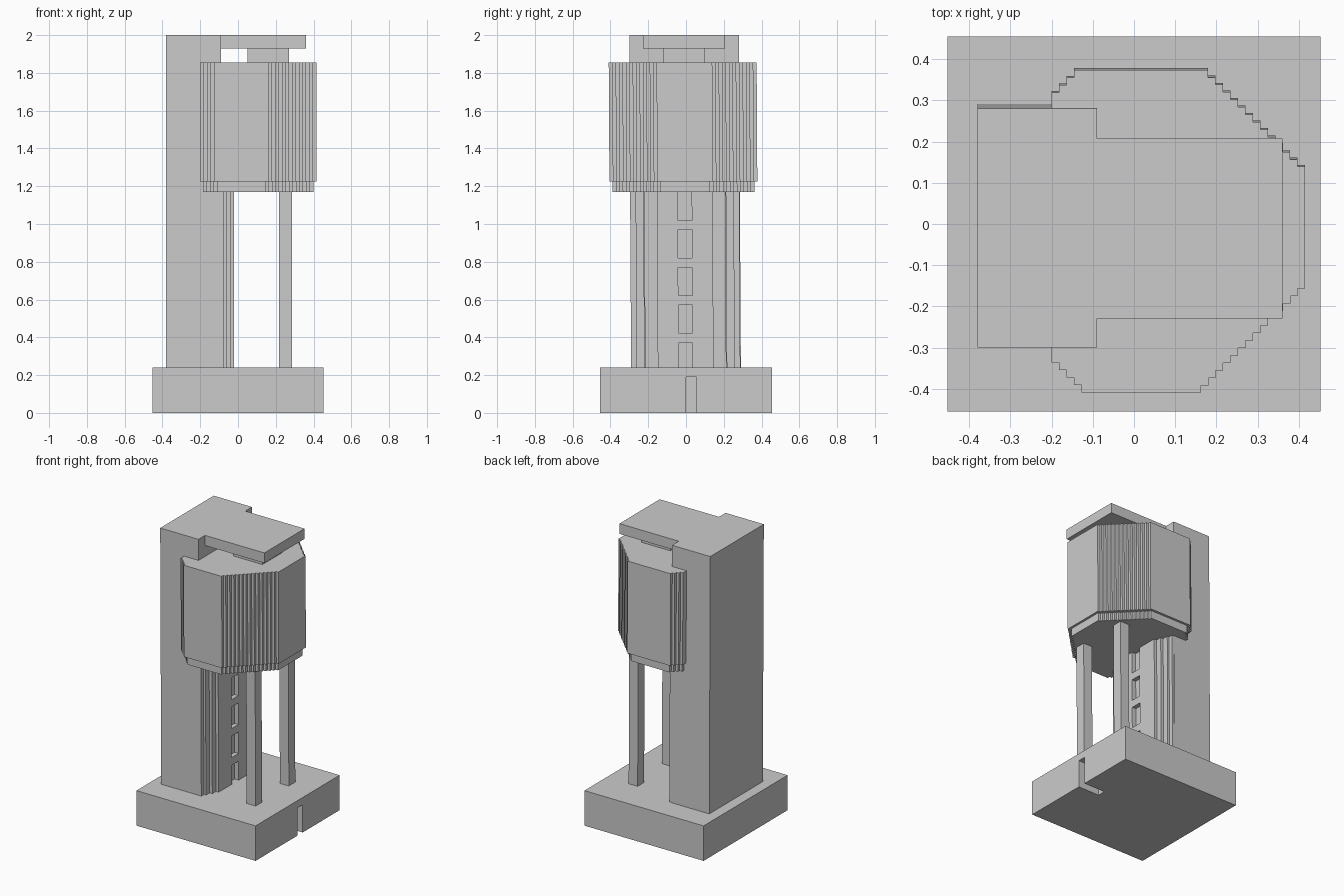
import bpy, bmesh

if "Cube" in bpy.data.objects:
    bpy.data.objects.remove(bpy.data.objects["Cube"])

SHEAR = -0.006  # slight lean of the upper structure toward the front

grey = bpy.data.materials.new("concrete grey")
grey.diffuse_color = (0.6, 0.6, 0.6, 1)
grey.use_nodes = True
grey.node_tree.nodes["Principled BSDF"].inputs["Base Color"].default_value = grey.diffuse_color


def add_prism(bm, pts, z0, z1, lean=SHEAR):
    lo = [bm.verts.new((x, y + lean * z0, z0)) for x, y in pts]
    hi = [bm.verts.new((x, y + lean * z1, z1)) for x, y in pts]
    bm.faces.new(lo[::-1])
    bm.faces.new(hi)
    n = len(pts)
    for i in range(n):
        j = (i + 1) % n
        bm.faces.new((lo[i], lo[j], hi[j], hi[i]))


def rect(x0, x1, y0, y1):
    return [(x0, y0), (x1, y0), (x1, y1), (x0, y1)]


def make(name, prisms, lean=SHEAR):
    bm = bmesh.new()
    for pts, z0, z1 in prisms:
        add_prism(bm, pts, z0, z1, lean)
    bmesh.ops.recalc_face_normals(bm, faces=bm.faces[:])
    me = bpy.data.meshes.new(name)
    bm.to_mesh(me)
    bm.free()
    me.materials.append(grey)
    ob = bpy.data.objects.new(name, me)
    bpy.context.collection.objects.link(ob)
    return ob


def cut(ob, cutter):
    mod = ob.modifiers.new("cut", 'BOOLEAN')
    mod.operation = 'DIFFERENCE'
    mod.solver = 'EXACT'
    mod.object = cutter
    bpy.context.view_layer.objects.active = ob
    bpy.ops.object.modifier_apply(modifier=mod.name)
    bpy.data.objects.remove(cutter)


def stairs(a, b, n, x_first):
    """Zigzag of n steps from a to b, both ends included."""
    dx, dy = (b[0] - a[0]) / n, (b[1] - a[1]) / n
    pts = [a]
    for i in range(n):
        x, y = a[0] + dx * i, a[1] + dy * i
        pts.append((x + dx, y) if x_first else (x, y + dy))
        pts.append((x + dx, y + dy))
    return pts


def pod_outline(e):
    """Octagon-like plan with stepped corners, shrunk by e."""
    x0, x1, y0, y1 = -0.20 + e, 0.415 - e, -0.398 + e, 0.385 - e
    return (stairs((x0, y0 + 0.073), (x0 + 0.073, y0), 4, True)
            + stairs((x1 - 0.253, y0), (x1, y0 + 0.253), 14, False)
            + stairs((x1, y1 - 0.235), (x1 - 0.235, y1), 13, True)
            + stairs((x0 + 0.055, y1), (x0, y1 - 0.055), 3, False))


# Base block with a narrow doorway
base = make("base", [(rect(-0.452, 0.452, -0.455, 0.455), 0, 0.24)], 0)
cut(base, make("door_cutter", [(rect(0.29, 0.6, 0.0, 0.055), -0.1, 0.19)], 0))

# Tall rear tower
make("tower", [(rect(-0.38, -0.09, -0.288, 0.292), 0.24, 2.0)])

# Stepped tower front below the pod, with a column of window recesses
steps = [(-0.075, 0.289), (-0.06, 0.26), (-0.04, 0.22), (-0.02, 0.18)]
half = []
for i, (x, y) in enumerate(steps):
    if i:
        half.append((steps[i - 1][0], y))
    half.append((x, y))
front = ([(-0.1, -0.289)] + [(x, -y) for x, y in half]
         + half[::-1] + [(-0.1, 0.289)])
shaft = make("tower_front", [(front, 0.24, 1.18)])
windows = [(rect(-0.05, 0.1, -0.037, 0.037), 0.225 + 0.1985 * i, 0.37 + 0.2 * i)
           for i in range(5)]
cut(shaft, make("window_cutter", windows))

# Support pillars
for side, y0 in (("front", -0.215), ("back", 0.145)):
    make(side + "_pillar", [(rect(0.217, 0.285, y0, y0 + 0.07), 0.24, 1.18)])

# Hanging pod and its narrower underside
make("pod", [(pod_outline(0), 1.225, 1.855)])
make("pod_underside", [(pod_outline(0.016), 1.17, 1.225)])

# Roof slab and the neck beneath it
make("roof_slab", [(rect(-0.1, 0.36, -0.217, 0.219), 1.93, 2.0)])
make("roof_neck", [(rect(0.05, 0.27, -0.11, 0.11), 1.85, 1.935)])
